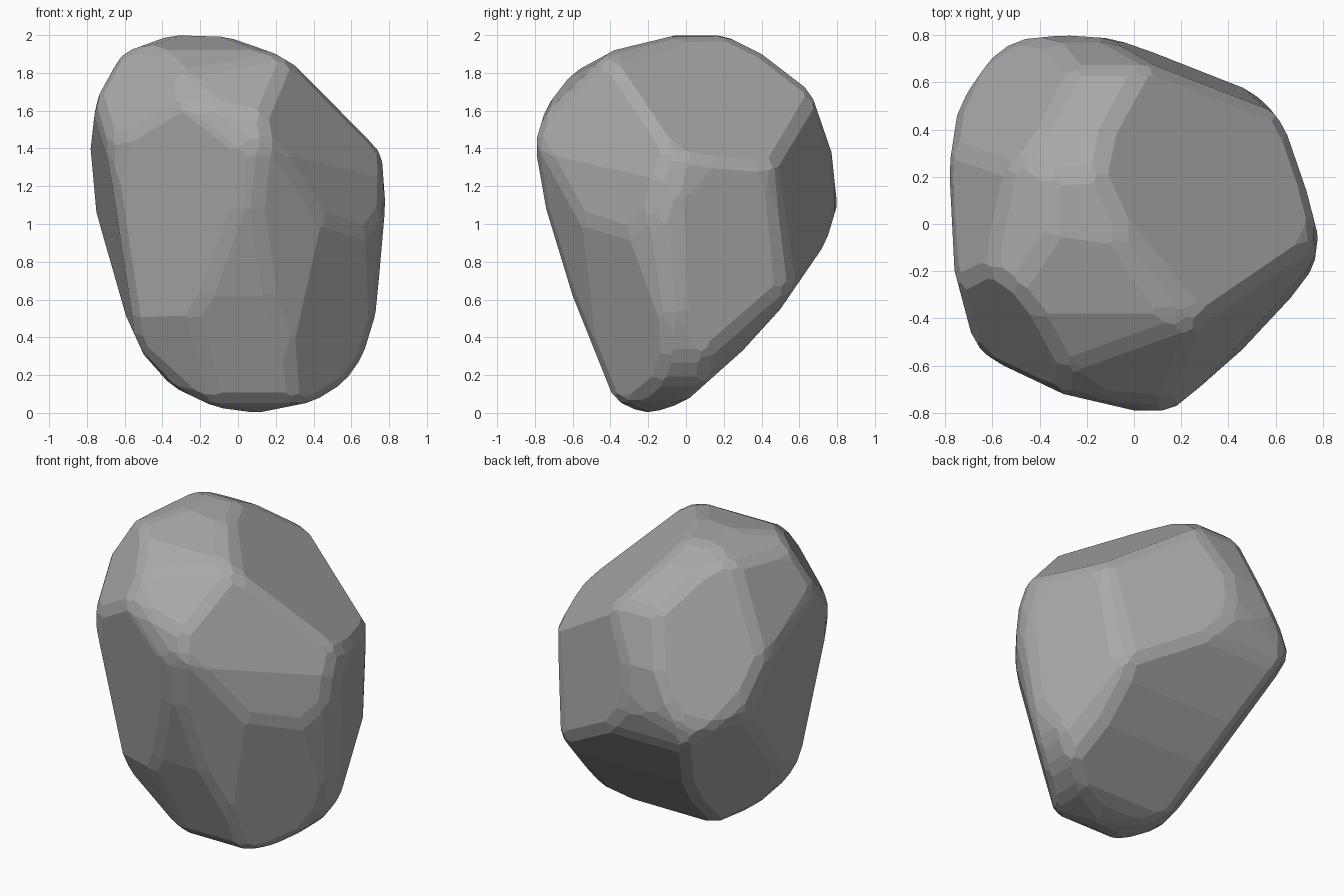
import bpy
import bmesh
from mathutils import Vector

default_cube = bpy.data.objects.get("Cube")
if default_cube:
    bpy.data.objects.remove(default_cube, do_unlink=True)

# Outlines of the boulder, counter-clockwise in their own plane
FRONT_OUTLINE = [(.1, 0), (.4, .06), (.56, .16), (.66, .3), (.73, .53), (.78, 1.1),
                 (.76, 1.37), (.6, 1.6), (.4, 1.78), (.2, 1.9), (-.05, 1.99), (-.35, 2),
                 (-.6, 1.91), (-.73, 1.77), (-.79, 1.5), (-.76, 1.1), (-.6, .53),
                 (-.5, .31), (-.35, .14), (-.12, .03)]
SIDE_OUTLINE = [(-.23, 0), (-.1, .02), (.02, .08), (.3, .33), (.5, .55), (.74, .9),
                (.8, 1.1), (.77, 1.38), (.66, 1.7), (.4, 1.9), (.2, 2), (-.05, 2),
                (-.38, 1.92), (-.6, 1.8), (-.74, 1.62), (-.8, 1.42), (-.74, 1.08),
                (-.6, .62), (-.38, .07)]
TOP_OUTLINE = [(-.3, .8), (-.5, .78), (-.66, .66), (-.75, .46), (-.79, .2), (-.76, -.2),
               (-.68, -.5), (-.56, -.62), (-.3, -.72), (0, -.79), (.16, -.79), (.35, -.66),
               (.62, -.4), (.76, -.2), (.78, -.05), (.69, .3), (.6, .47), (.5, .56),
               (.3, .68), (0, .78)]

# Broad chipped facets: outward normal and distance from the origin
FACETS = {
    "top_left_slope": ((.59, .26, .76), 1.49),
    "brow": ((.12, -.71, .69), 1.64),
    "brow_right_corner": ((-.6, -.6, .5), 1.46),
    "front_wall": ((-.34, -.93, -.16), .515),
    "front_foot": ((-.3, -.85, -.42), .33),
    "front_right_foot": ((-.6, -.4, -.7), .22),
    "front_left_shoulder": ((.73, -.6, .32), 1.055),
    "front_left_band": ((.74, -.66, .1), .8),
    "front_left_wall": ((.67, -.7, -.23), .45),
    "front_left_inner_wall": ((.45, -.87, -.2), .475),
    "front_left_outer_wall": ((.85, -.5, -.15), .585),
    "front_left_foot": ((.6, -.5, -.62), .34),
    "left_wall": ((.945, .32, -.07), .645),
    "back_left_keel": ((.6, .6, -.5), .315),
    "back_wall": ((.4, .915, .07), .762),
    "right_wall": ((-.98, -.124, -.162), .515),
    "right_slope": ((-.884, .156, .441), 1.36),
    "back_right_slope": ((-.643, .648, .408), 1.285),
    "back_right_keel": ((-.77, .33, -.54), .15),
}


def slice_off(bm, point, normal):
    """Remove everything beyond a plane and close the cut."""
    result = bmesh.ops.bisect_plane(
        bm, geom=bm.verts[:] + bm.edges[:] + bm.faces[:], dist=1e-5,
        plane_co=point, plane_no=normal, clear_outer=True)
    rim = [e for e in result["geom_cut"]
           if isinstance(e, bmesh.types.BMEdge) and e.is_boundary]
    if len(rim) > 2:
        bmesh.ops.edgenet_fill(bm, edges=rim)


def carve_outline(bm, outline, across, up):
    """Slice along each edge of an outline lying in the across/up plane."""
    points = [across * u + up * v for u, v in outline]
    centre = sum(points, Vector()) / len(points)
    for a, b in zip(points, points[1:] + points[:1]):
        normal = (b - a).cross(across.cross(up)).normalized()
        if normal.dot(a - centre) < 0:
            normal.negate()
        slice_off(bm, a, normal)


def wrap(bm):
    """Wrap the corners in a clean convex skin with flat facets."""
    bmesh.ops.remove_doubles(bm, verts=bm.verts[:], dist=.004)
    bmesh.ops.delete(bm, geom=bm.edges[:], context='EDGES_FACES')
    bmesh.ops.convex_hull(bm, input=bm.verts[:])
    loose = [v for v in bm.verts if not v.link_faces]
    bmesh.ops.delete(bm, geom=loose, context='VERTS')
    bmesh.ops.dissolve_limit(bm, angle_limit=.03, verts=bm.verts[:], edges=bm.edges[:])
    bmesh.ops.recalc_face_normals(bm, faces=bm.faces[:])


def wear_edges(bm, depth):
    """Plane off every sharp edge, deeper where it is sharper."""
    bm.normal_update()
    cuts = []
    for edge in bm.edges:
        angle = edge.calc_face_angle(0)
        if angle > .3:
            normal = sum((f.normal for f in edge.link_faces), Vector()).normalized()
            cuts.append((edge.verts[0].co - normal * depth * angle, normal))
    for point, normal in cuts:
        slice_off(bm, point, normal)
    wrap(bm)


# Block carved down to the boulder
X, Y, Z = Vector((1, 0, 0)), Vector((0, 1, 0)), Vector((0, 0, 1))
bm = bmesh.new()
bmesh.ops.create_cube(bm, size=4)
carve_outline(bm, FRONT_OUTLINE, X, Z)
carve_outline(bm, SIDE_OUTLINE, Y, Z)
carve_outline(bm, TOP_OUTLINE, X, Y)
for direction, distance in FACETS.values():
    normal = Vector(direction).normalized()
    slice_off(bm, normal * distance, normal)
wrap(bm)
wear_edges(bm, .02)

mesh = bpy.data.meshes.new("boulder")
bm.to_mesh(mesh)
bm.free()
boulder = bpy.data.objects.new("boulder", mesh)
bpy.context.collection.objects.link(boulder)

# Plain grey stone
stone = bpy.data.materials.new("grey_stone")
stone.use_nodes = True
grey = (.4, .4, .4, 1)
stone.diffuse_color = grey
stone.node_tree.nodes["Principled BSDF"].inputs["Base Color"].default_value = grey
mesh.materials.append(stone)
